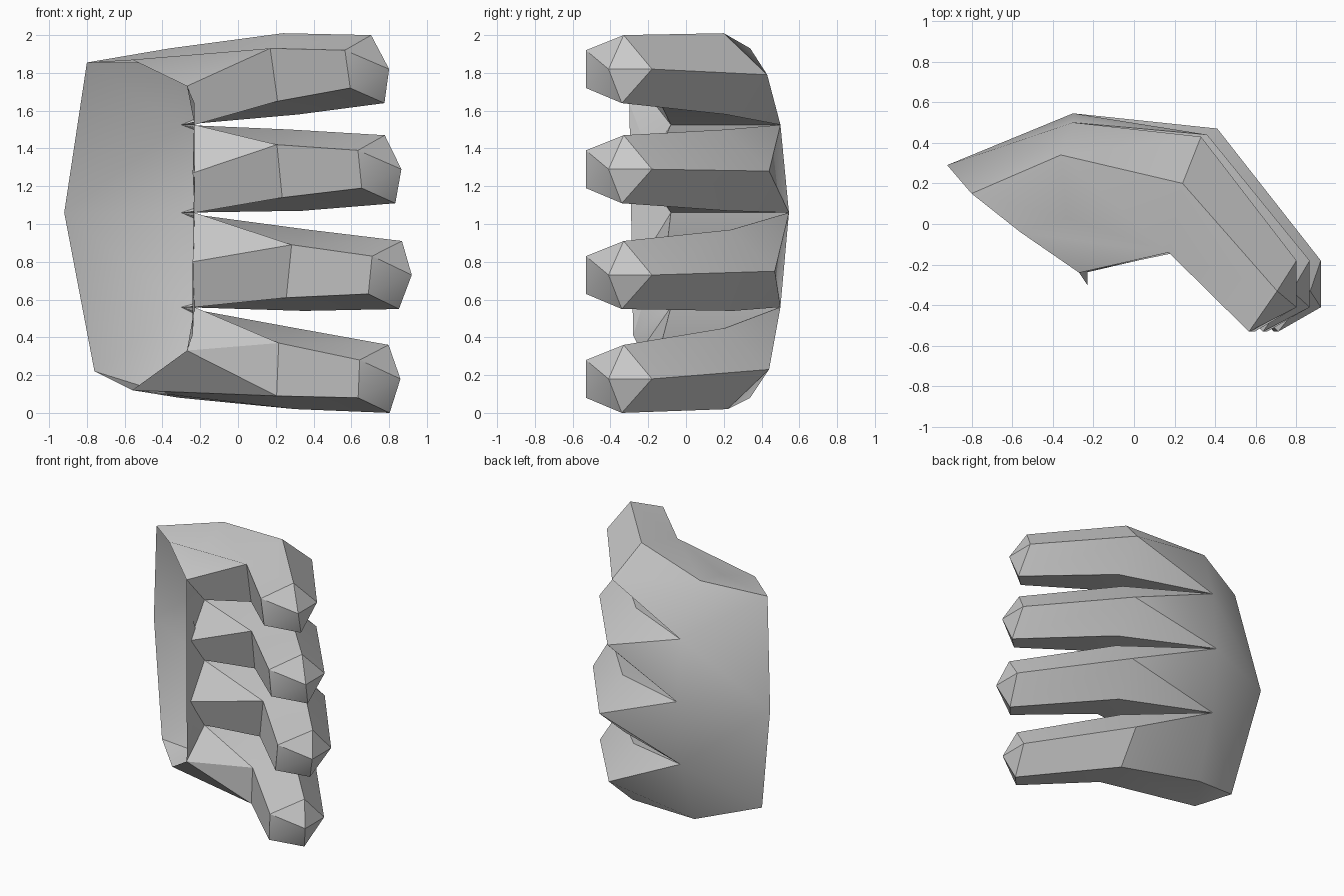
import bpy, bmesh, math
from mathutils import Vector

cube = bpy.data.objects.get("Cube")
if cube:
    bpy.data.objects.remove(cube, do_unlink=True)

mat = bpy.data.materials.new("plain grey")
mat.use_nodes = True
grey = (0.6, 0.6, 0.6, 1)
mat.diffuse_color = grey
mat.node_tree.nodes["Principled BSDF"].inputs["Base Color"].default_value = grey

bm = bmesh.new()


def vert(x, y, z):
    return bm.verts.new((x, y, z))


def face(*corners):
    return bm.faces.new(corners)


# Finger cross-section, in order: inner high, top, outer, bottom, inner low
KNUCKLE = [(-.14, -.57, .14), (-.06, -.23, .22), (0, 0, 0), (-.04, -.22, -.21), (-.14, -.57, -.14)]
TIP = [(-.22, -.12, .1), (-.07, .08, .18), (0, .23, 0), (-.05, .07, -.18), (-.22, -.12, -.1)]


def ring(section, centre, lean):
    """Place one finger section, leaning it sideways with height."""
    cx, cy, cz = centre
    return [vert(cx + dx + lean * dz, cy + dy, cz + dz) for dx, dy, dz in section]


def finger(knuckle, tip, lean):
    """Skin the outer finger segment and its pointed tip; return the knuckle ring."""
    near, far = ring(KNUCKLE, knuckle, lean), ring(TIP, tip, lean)
    apex = vert(*tip)
    for i in range(len(near)):
        j = (i + 1) % len(near)
        face(near[i], near[j], far[j], far[i])
        face(far[i], far[j], apex)
    return near


# Fingers from the highest to the lowest
knuckles = [
    finger((.33, .43, 1.79), (.80, -.41, 1.82), -.14),
    finger((.36, .44, 1.28), (.865, -.41, 1.29), -.1),
    finger((.41, .47, .75), (.92, -.41, .73), .1),
    finger((.35, .44, .23), (.86, -.41, .18), .04),
]

# Webs between fingers: back-of-hand point and palm point
webs = [(vert(-.3, y, z), vert(-.23, -.08, z)) for y, z in ((.5, 1.525), (.545, 1.06), (.5, .56))]

# Palm crease point under each finger
bases = [vert(x, -.24, z) for x, z in ((-.27, 1.73), (-.24, 1.27), (-.24, .8), (-.27, .33))]

# Wrist opening, hand edges and palm rim
wrist = vert(-.92, .29, 1.06)
wrist_top, wrist_low = vert(-.8, .15, 1.855), vert(-.76, .16, .22)
heel_top, heel_low = vert(-.56, -.04, 1.87), vert(-.56, 0, .12)
edge_top, edge_low = vert(-.36, .34, 1.93), vert(-.31, .34, .08)
side_top = vert(-.33, .03, 1.85)
rim_top, rim_low = vert(-.23, -.3, 1.64), vert(-.24, -.28, .41)

# Finger roots, joining knuckles to webs and palm
for i, (inner_hi, top, outer, bottom, inner_lo) in enumerate(knuckles):
    base = bases[i]
    if i > 0:
        back, palm = webs[i - 1]
        face(back, top, outer)
        face(back, palm, inner_hi, top)
        face(palm, base, inner_hi)
    if i < len(webs):
        back, palm = webs[i]
        face(back, outer, bottom)
        face(back, bottom, inner_lo, palm)
        face(base, palm, inner_lo, inner_hi)
    else:
        face(base, inner_lo, inner_hi)
    if 0 < i < len(webs):
        face(webs[i - 1][0], outer, webs[i][0])

# Upper edge of the hand
inner_hi, top, outer = knuckles[0][:3]
face(edge_top, top, outer, webs[0][0])
face(edge_top, side_top, inner_hi, top)
face(wrist_top, heel_top, side_top, edge_top)
face(heel_top, bases[0], inner_hi, side_top)

# Lower edge of the hand
outer, bottom, inner_lo = knuckles[-1][2:]
face(edge_low, bottom, outer, webs[-1][0])
face(heel_low, inner_lo, bottom, edge_low)
face(heel_low, bases[-1], inner_lo)
face(wrist_low, heel_low, edge_low)

# Back of the hand, fanned from the wrist
back_row = [wrist_top] + [w[0] for w in webs] + [wrist_low]
for a, b in zip(back_row, back_row[1:]):
    face(wrist, a, b)
face(wrist_top, edge_top, webs[0][0])
face(wrist_low, edge_low, webs[-1][0])

# Narrow palm flange, zigzagging across creases and webs
middle = webs[1][1]
upper = [bases[0], webs[0][1], bases[1], middle]
lower = [middle, bases[2], webs[2][1], bases[3]]
for rim, row in ((rim_top, upper), (rim_low, lower)):
    for a, b in zip(row, row[1:]):
        face(rim, a, b)
face(rim_top, middle, rim_low)

bmesh.ops.recalc_face_normals(bm, faces=bm.faces[:])
# Make the back of the hand face outwards
bm.normal_update()
if sum(f.normal.y for f in wrist.link_faces) < 0:
    bmesh.ops.reverse_faces(bm, faces=bm.faces[:])

mesh = bpy.data.meshes.new("curled_hand")
bm.to_mesh(mesh)
bm.free()
mesh.materials.append(mat)
hand = bpy.data.objects.new("curled_hand", mesh)
bpy.context.collection.objects.link(hand)

bpy.ops.object.select_all(action="DESELECT")
hand.select_set(True)
bpy.context.view_layer.objects.active = hand
bpy.ops.object.shade_smooth_by_angle(angle=math.radians(30))
